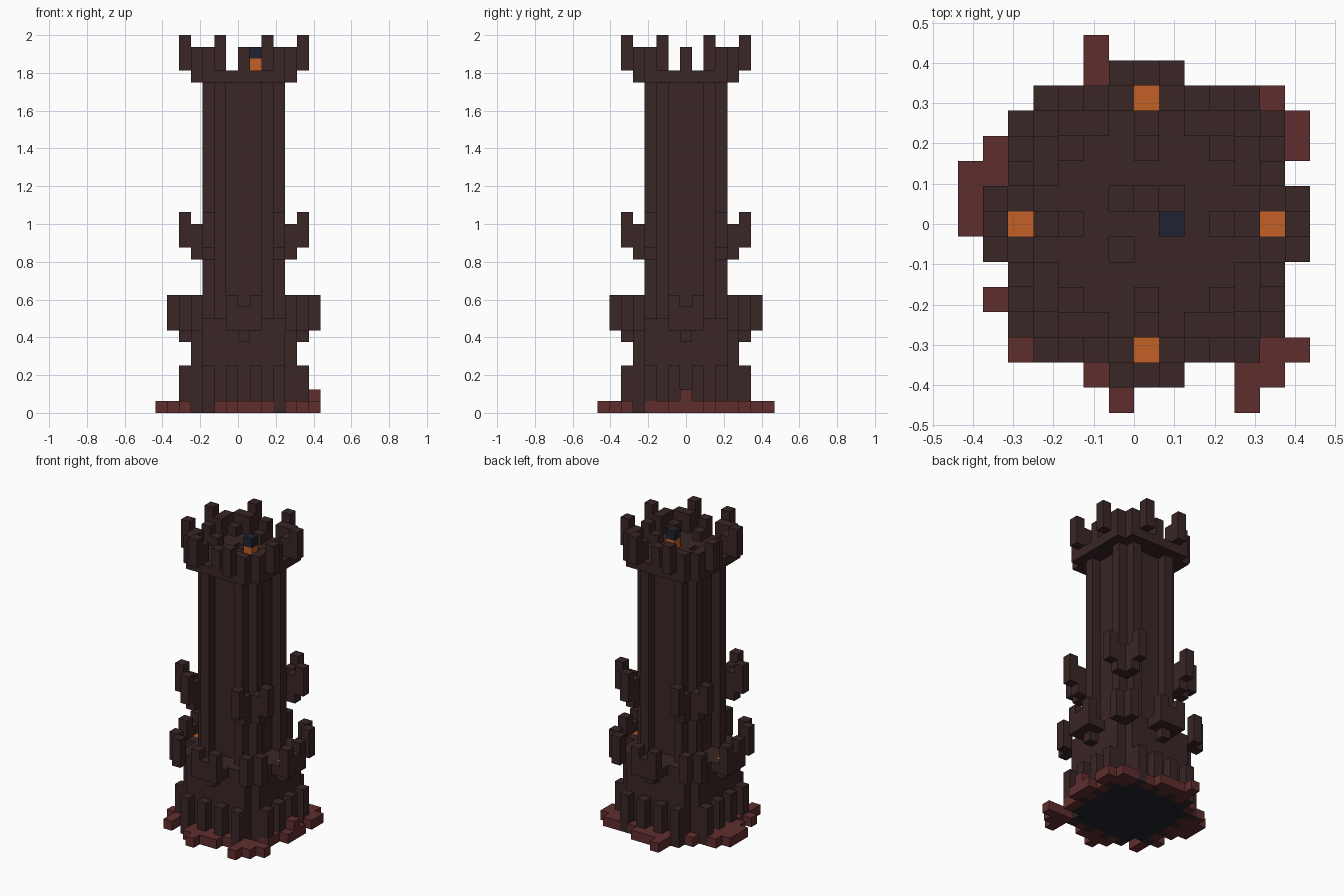
import bpy
import bmesh
from mathutils import Vector

cube = bpy.data.objects.get("Cube")
if cube:
    bpy.data.objects.remove(cube)

S = 0.0625                      # block size
AXIS_X = S / 2                  # the tower axis sits half a block off centre


def material(name, rgb):
    m = bpy.data.materials.new(name)
    m.use_nodes = True
    m.diffuse_color = (*rgb, 1)
    m.node_tree.nodes["Principled BSDF"].inputs["Base Color"].default_value = (*rgb, 1)
    return m


STONE = material("dark_stone", (0.042, 0.019, 0.019))
RUBBLE = material("red_rubble", (0.117, 0.027, 0.027))
FIRE = material("orange_fire", (0.55, 0.115, 0.019))
NAVY = material("dark_navy", (0.0144, 0.0176, 0.0296))

blocks = {}                     # (i, j, k) -> part name


def column(part, i, j, low, high):
    for k in range(low, high + 1):
        blocks[i, j, k] = part


def ring(part, i, j, low, high):
    """Repeat one column on every side, mirrored and swapped."""
    for a, b in ((i, j), (j, i)):
        for sx in (-1, 1):
            for sy in (-1, 1):
                column(part, a * sx, b * sy, low, high)


def slab(part, radius, cut, low, high):
    """Square plan with its corners stepped off."""
    span = range(-radius, radius + 1)
    for i in span:
        for j in span:
            if abs(i) + abs(j) <= cut:
                column(part, i, j, low, high)


# Lower body, terrace and ribbed shaft
slab("lower_body", 4, 7, 0, 6)
slab("terrace", 4, 8, 7, 7)
slab("shaft", 2, 4, 8, 27)
for side in (2, 1):
    ring("shaft", 3, 2, 8, 27)

# Small buttresses round the foot
for j in (1, 3):
    ring("foot_buttresses", 5, j, 0, 3)

# Balconies on the four sides, with fire inside
ring("balconies", 5, 0, 6, 6)
ring("balconies", 5, 1, 7, 7)
ring("balconies", 6, 0, 7, 8)
ring("balconies", 6, 1, 7, 9)
ring("balcony_fires", 5, 0, 7, 7)

# Posts on the terrace corners
ring("terrace_posts", 5, 4, 7, 9)

# Hooked spikes half way up
ring("shaft_spikes", 3, 3, 13, 14)
ring("shaft_spikes", 4, 3, 13, 15)
ring("shaft_spikes", 5, 3, 14, 16)

# Crown floor and battlements
slab("crown_floor", 4, 7, 28, 28)
for i, j, low, high in ((5, 2, 29, 31), (4, 2, 29, 30), (4, 3, 29, 30),
                        (4, 0, 29, 30), (3, 0, 29, 29), (3, 3, 29, 29)):
    ring("battlements", i, j, low, high)

# Stairwell sunk in the crown floor
for i, j, depth in ((-1, -1, 1), (-1, 1, 2), (0, 1, 3), (1, 1, 4)):
    for k in range(29 - depth, 29):
        del blocks[i, j, k]

# Beacon on the roof
column("beacon_fire", 1, 0, 29, 29)
column("beacon_cap", 1, 0, 30, 30)

# Ragged rubble round the base: row j -> columns i
rubble = {
    7: [-2], 6: [-2, -1, 0, 1], 5: [-2, 0, 2, 4, 5], 4: [-4, 4, 5, 6],
    3: [-6, 6], 2: [-7, -6, -5, 5], 1: [-7, -6, 6], 0: [-7, -6, -5, 5, 6],
    -1: [-6, 6], -2: [-5, 5], -3: [-6, 5], -4: [-5],
    -5: [-5, -2, 0, 2, 4, 5, 6], -6: [-2, -1, 0, 1, 4, 5], -7: [-1, 4],
}
for j, row in rubble.items():
    for i in row:
        column("base_rubble", i, j, 0, 0)
column("base_rubble", 6, 0, 1, 1)

COLOURS = {"base_rubble": RUBBLE, "balcony_fires": FIRE,
           "beacon_fire": FIRE, "beacon_cap": NAVY}


def build(part):
    """Mesh the exposed sides of one part's blocks."""
    bm = bmesh.new()
    for cell, owner in blocks.items():
        if owner != part:
            continue
        centre = Vector((cell[0] * S + AXIS_X, cell[1] * S, (cell[2] + 0.5) * S))
        for axis in range(3):
            for sign in (-1, 1):
                near = list(cell)
                near[axis] += sign
                if tuple(near) in blocks:
                    continue
                n, u, v = Vector(), Vector(), Vector()
                n[axis] = sign * S / 2
                u[(axis + 1) % 3] = S / 2
                v[(axis + 2) % 3] = sign * S / 2
                corners = (-u - v, u - v, u + v, v - u)
                face = bm.faces.new([bm.verts.new(centre + n + c) for c in corners])
                # The underside of the foundation is navy
                if part == "lower_body" and near[2] < 0:
                    face.material_index = 1
    bmesh.ops.remove_doubles(bm, verts=bm.verts, dist=S / 100)
    bmesh.ops.dissolve_limit(bm, angle_limit=0.01, verts=bm.verts, edges=bm.edges,
                             delimit={"MATERIAL"})
    mesh = bpy.data.meshes.new(part)
    bm.to_mesh(mesh)
    bm.free()
    mesh.materials.append(COLOURS.get(part, STONE))
    if part == "lower_body":
        mesh.materials.append(NAVY)
    bpy.context.collection.objects.link(bpy.data.objects.new(part, mesh))


for part in sorted(set(blocks.values())):
    build(part)
